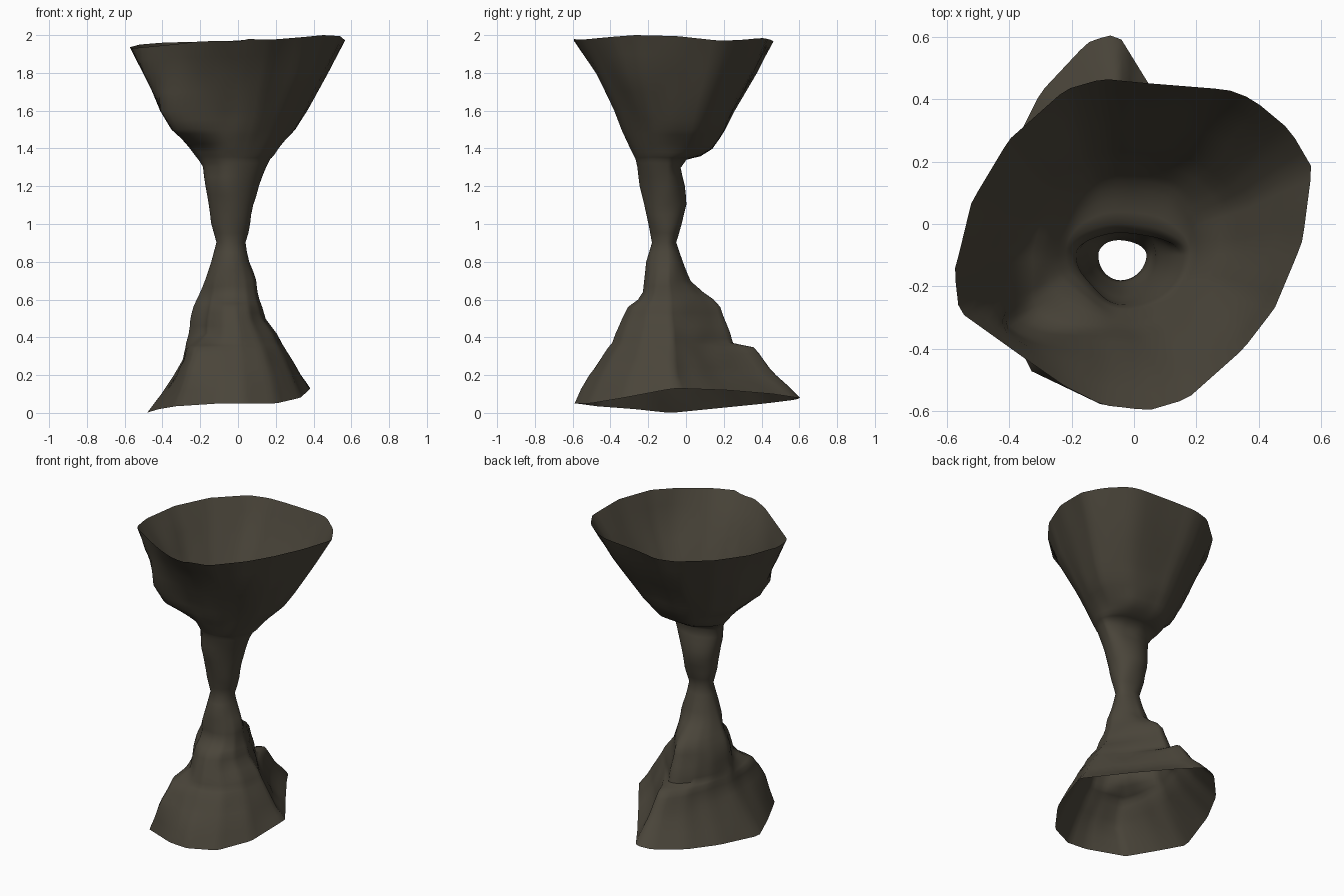
import bpy, bmesh, math
from mathutils import Vector, noise

if "Cube" in bpy.data.objects:
    bpy.data.objects.remove(bpy.data.objects["Cube"])

N = 80              # points around each ring
CX, CY = -0.04, -0.1  # axis of the neck

# Rim outlines, counter-clockwise (x, y, z)
TOP = [(0.57, 0.18, 1.97), (0.5, 0.3, 1.975), (0.38, 0.4, 1.985), (0.3, 0.43, 1.98),
       (0.05, 0.45, 1.975), (-0.1, 0.465, 1.965), (-0.22, 0.43, 1.965), (-0.4, 0.27, 1.96),
       (-0.52, 0.07, 1.95), (-0.575, -0.15, 1.935), (-0.56, -0.28, 1.93), (-0.35, -0.43, 1.95),
       (-0.22, -0.52, 1.965), (-0.1, -0.58, 1.97), (0.0, -0.59, 1.965), (0.035, -0.6, 1.98),
       (0.17, -0.56, 1.975), (0.35, -0.4, 1.99), (0.45, -0.27, 2.0), (0.54, -0.05, 1.995)]
BOTTOM = [(0.385, -0.05, 0.13), (0.2, 0.22, 0.12), (0.04, 0.46, 0.1), (-0.04, 0.59, 0.08),
          (-0.08, 0.605, 0.08), (-0.15, 0.58, 0.07), (-0.3, 0.42, 0.05), (-0.4, 0.22, 0.03),
          (-0.485, -0.08, 0.0), (-0.42, -0.27, 0.02), (-0.33, -0.47, 0.035), (-0.1, -0.58, 0.05),
          (0.03, -0.59, 0.05), (0.2, -0.51, 0.05), (0.33, -0.33, 0.08)]

# Silhouette extents by height: z, left, right, front, back
RINGS = [(0.2, -0.34, 0.335, -0.51, 0.39), (0.28, -0.29, 0.29, -0.455, 0.325),
         (0.345, -0.275, 0.25, -0.41, 0.27), (0.37, -0.273, 0.235, -0.39, 0.25),
         (0.42, -0.27, 0.21, -0.375, 0.235),
         (0.5, -0.26, 0.15, -0.34, 0.20), (0.56, -0.24, 0.13, -0.31, 0.18),
         (0.6, -0.22, 0.115, -0.255, 0.145),
         (0.64, -0.2, 0.105, -0.23, 0.09), (0.7, -0.175, 0.095, -0.225, 0.025),
         (0.8, -0.14, 0.06, -0.21, -0.015), (0.9, -0.11, 0.04, -0.18, -0.05),
         (1.0, -0.14, 0.065, -0.2, -0.02), (1.1, -0.155, 0.08, -0.22, 0.0),
         (1.2, -0.17, 0.11, -0.245, -0.01), (1.3, -0.19, 0.15, -0.26, -0.03),
         (1.34, -0.215, 0.17, -0.27, 0.0), (1.36, -0.23, 0.19, -0.28, 0.08),
         (1.4, -0.26, 0.22, -0.3, 0.145), (1.45, -0.3, 0.265, -0.32, 0.18),
         (1.5, -0.35, 0.31, -0.34, 0.21), (1.6, -0.41, 0.37, -0.38, 0.26),
         (1.8, -0.5, 0.48, -0.48, 0.38)]


def stretch(u, c, lo, hi):
    """Map -1..1 to lo..hi with 0 staying on the axis c."""
    return c + u * (hi - c if u > 0 else c - lo)


def resample(poly):
    """Resample an outline at N even angles; also return it scaled to a unit box."""
    xs, ys = [p[0] for p in poly], [p[1] for p in poly]
    ext = (min(xs), max(xs), min(ys), max(ys))
    unit = []
    for x, y, z in poly:
        ux = (x - CX) / (ext[1] - CX if x > CX else CX - ext[0])
        uy = (y - CY) / (ext[3] - CY if y > CY else CY - ext[2])
        unit.append((ux, uy, z))
    ang = [math.atan2(u[1], u[0]) % math.tau for u in unit]
    out = []
    for k in range(N):
        t = math.tau * k / N
        for i in range(len(unit)):
            j = (i + 1) % len(unit)
            span = (ang[j] - ang[i]) % math.tau
            off = (t - ang[i]) % math.tau
            if off <= span:
                out.append(Vector(unit[i]).lerp(Vector(unit[j]), off / span))
                break
    full = [Vector((stretch(u.x, CX, ext[0], ext[1]),
                    stretch(u.y, CY, ext[2], ext[3]), u.z)) for u in out]
    return full, out


def smooth(a, b, x):
    t = max(0.0, min(1.0, (x - a) / (b - a)))
    return t * t * (3 - 2 * t)


top_rim, top_unit = resample(TOP)
low_rim, low_unit = resample(BOTTOM)


def ring(z, x0, x1, y0, y1):
    """Neck is an ellipse that blends into the rim outlines above and below."""
    side = 0
    if z > 0.9:
        unit, w = top_unit, smooth(1.25, 1.6, z)
        bulge = 0.4 * smooth(1.41, 1.5, z) * smooth(1.95, 1.6, z)    # front-left lobe of bowl
        bulge -= 0.1 * smooth(1.15, 1.3, z) * smooth(1.45, 1.38, z)
        side = 0.08 * smooth(1.5, 1.7, z) * smooth(1.97, 1.75, z)    # front-right swell
        tip = 0
    else:
        unit, w = low_unit, smooth(0.9, 0.5, z)
        bulge = 0.25 * smooth(0.1, 0.25, z) * smooth(0.39, 0.345, z)  # front-left foot
        bulge -= 0.2 * smooth(0.36, 0.41, z) * smooth(0.75, 0.5, z)
        tip = 0.09 * smooth(0.37, 0.345, z)                          # ledge on the back foot
    pts = []
    for k in range(N):
        t = math.tau * k / N
        s = 1 + bulge * math.exp(-((t - math.radians(222)) / 0.5) ** 2)
        s += side * math.exp(-((t - math.radians(322)) / 0.4) ** 2)
        ux = (math.cos(t) * (1 - w) + unit[k].x * w) * s
        uy = (math.sin(t) * (1 - w) + unit[k].y * w) * s
        ux, uy = max(-1, min(1, ux)), max(-1, min(1, uy))
        lift = tip * max(0, uy) ** (5 if ux > 0 else 1.5)
        pts.append(Vector((stretch(ux, CX, x0, x1), stretch(uy, CY, y0, y1) + lift, z)))
    return pts


# Stack of rings with extra in-between rows and slight hand-worked unevenness
keys = [low_rim] + [ring(*r) for r in RINGS] + [top_rim]
rows = []
for a, b in zip(keys, keys[1:]):
    rows += [a, [p.lerp(q, 0.5) for p, q in zip(a, b)]]
rows.append(keys[-1])
for row in rows[1:-1]:
    for p in row:
        p += noise.noise_vector(p * 7) * 0.007

# Open shell
bm = bmesh.new()
verts = [[bm.verts.new(p) for p in row] for row in rows]
for a, b in zip(verts, verts[1:]):
    for k in range(N):
        j = (k + 1) % N
        bm.faces.new((a[k], a[j], b[j], b[k]))
mesh = bpy.data.meshes.new("flared_vessel")
bm.to_mesh(mesh)
bm.free()
vessel = bpy.data.objects.new("flared_vessel", mesh)
bpy.context.collection.objects.link(vessel)

clay = bpy.data.materials.new("dark_olive_brown")
clay.diffuse_color = (0.068, 0.059, 0.042, 1)
clay.use_nodes = True
clay.node_tree.nodes["Principled BSDF"].inputs["Base Color"].default_value = clay.diffuse_color
mesh.materials.append(clay)

bpy.context.view_layer.objects.active = vessel
vessel.select_set(True)
bpy.ops.object.shade_smooth_by_angle(angle=math.radians(50))
